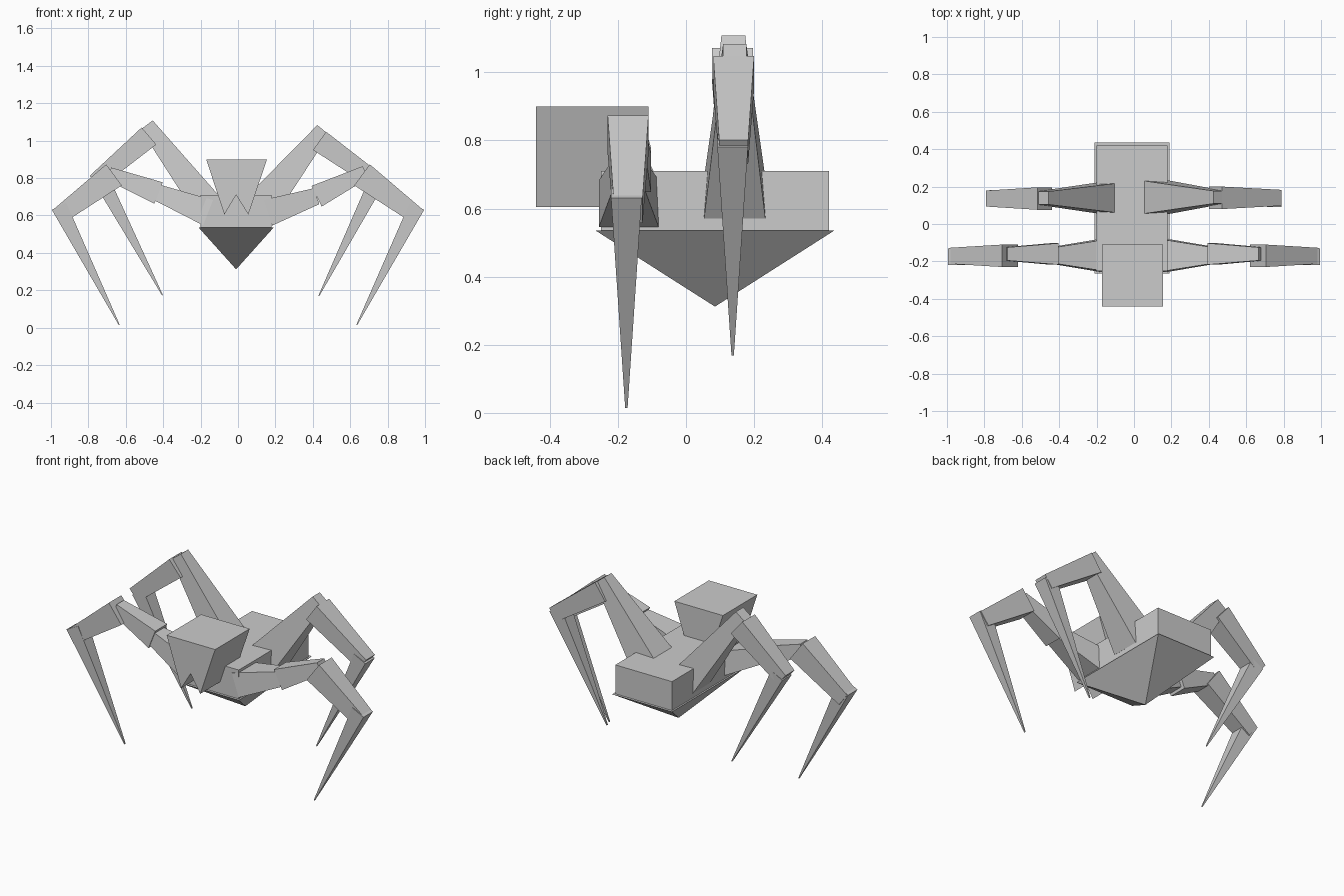
import bpy, bmesh
from mathutils import Vector

if "Cube" in bpy.data.objects:
    bpy.data.objects.remove(bpy.data.objects["Cube"])


def make_object(name, verts, faces):
    mesh = bpy.data.meshes.new(name)
    mesh.from_pydata([tuple(v) for v in verts], [], faces)
    bm = bmesh.new()
    bm.from_mesh(mesh)
    bmesh.ops.recalc_face_normals(bm, faces=bm.faces)
    bm.to_mesh(mesh)
    bm.free()
    obj = bpy.data.objects.new(name, mesh)
    bpy.context.collection.objects.link(obj)
    return obj


def prism(name, profile, y0, y1):
    """Extrude an x-z outline along y."""
    n = len(profile)
    verts = [(x, y, z) for y in (y0, y1) for x, z in profile]
    faces = [list(range(n)), list(range(n, 2 * n))]
    faces += [(i, (i + 1) % n, (i + 1) % n + n, i + n) for i in range(n)]
    return make_object(name, verts, faces)


def segment(name, y, start, end, thick, width):
    """Tapered box between two x-z points, ends square to its axis."""
    a, b = Vector((start[0], 0, start[1])), Vector((end[0], 0, end[1]))
    d = (b - a).normalized()
    side = Vector((-d.z, 0, d.x))
    verts = []
    for p, t, w in ((a, thick[0], width[0]), (b, thick[1], width[1])):
        for su, sv in ((-1, -1), (1, -1), (1, 1), (-1, 1)):
            verts.append(p + side * su * t / 2 + Vector((0, y + sv * w / 2, 0)))
    faces = [(0, 1, 2, 3), (4, 5, 6, 7)]
    faces += [(i, (i + 1) % 4, (i + 1) % 4 + 4, i + 4) for i in range(4)]
    return make_object(name, verts, faces)


# Body block
prism("body", [(-.20, .53), (.18, .53), (.18, .71), (-.20, .71)], -.25, .42)

# Belly: inverted pyramid
make_object("belly",
            [(-.21, -.265, .535), (.19, -.265, .535), (.19, .435, .535),
             (-.21, .435, .535), (-.01, .085, .312)],
            [(0, 1, 2, 3), (0, 1, 4), (1, 2, 4), (2, 3, 4), (3, 0, 4)])

# Head with two notched fangs
prism("head", [(-.17, .90), (.155, .90), (.055, .605), (-.01, .71), (-.073, .605)],
      -.44, -.11)

# Front legs: hip, thigh, shin, claw
for label, s, knee, end in (("right", 1, (.42, .703), (.682, .832)),
                            ("left", -1, (-.425, .72), (-.69, .824))):
    n = "front_" + label
    segment(n + "_hip", -.168, (s * .16, .615), knee, (.145, .09), (.175, .09))
    segment(n + "_thigh", -.16, knee, end, (.123, .07), (.115, .07))
    segment(n + "_shin", -.17, (s * .663, .817), (s * .963, .594), (.14, .09), (.12, .085))
    segment(n + "_claw", -.175, (s * .957, .65), (s * .635, .015), (.086, .005), (.09, .007))

# Rear legs: thigh, shin, claw
segment("rear_right_thigh", .143, (.11, .63), (.455, 1.058), (.19, .08), (.18, .068))
segment("rear_right_shin", .14, (.436, .999), (.765, .766), (.12, .085), (.12, .085))
segment("rear_right_claw", .137, (.75, .80), (.432, .17), (.086, .005), (.09, .007))
segment("rear_left_thigh", .139, (-.13, .61), (-.488, 1.084), (.17, .08), (.165, .07))
segment("rear_left_shin", .136, (-.476, 1.025), (-.765, .78), (.12, .085), (.12, .085))
segment("rear_left_claw", .137, (-.735, .80), (-.404, .174), (.086, .005), (.09, .007))
